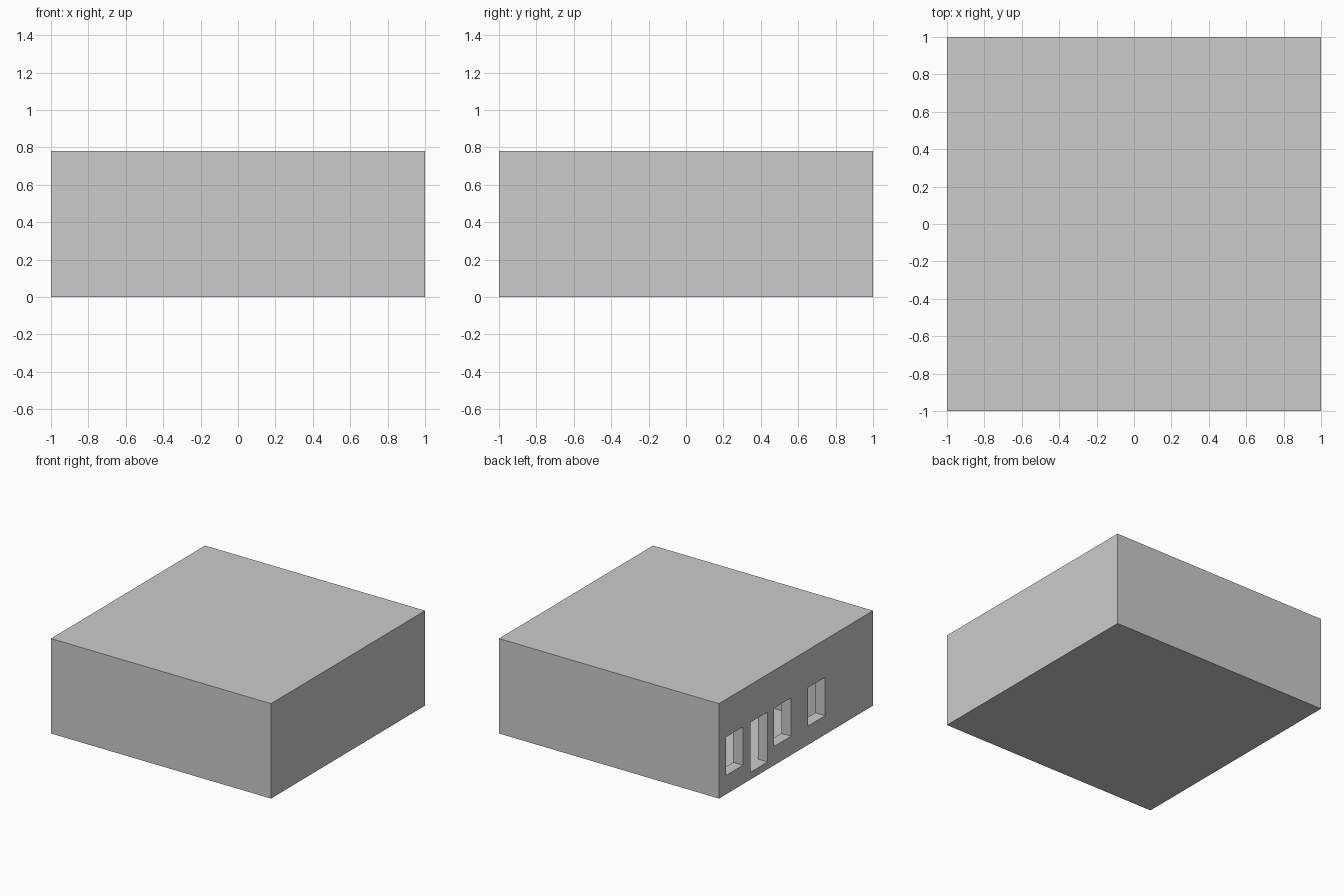
import bpy

if "Cube" in bpy.data.objects:
    bpy.data.objects.remove(bpy.data.objects["Cube"])

HEIGHT = 0.78
WALL = 0.09
FLOOR = 0.06


def box(name, lo, hi):
    """Axis-aligned box between two corners."""
    bpy.ops.mesh.primitive_cube_add(size=1, location=[(a + b) / 2 for a, b in zip(lo, hi)])
    ob = bpy.context.object
    ob.name = name
    ob.scale = [b - a for a, b in zip(lo, hi)]
    bpy.ops.object.transform_apply(location=True, rotation=False, scale=True)
    return ob


def carve(target, name, lo, hi):
    """Cut a box out of the target and discard the cutter."""
    cutter = box(name, lo, hi)
    cutter.hide_render = True
    mod = target.modifiers.new(name, 'BOOLEAN')
    mod.operation = 'DIFFERENCE'
    mod.solver = 'EXACT'
    mod.object = cutter
    bpy.context.view_layer.objects.active = target
    bpy.ops.object.modifier_apply(modifier=mod.name)
    bpy.data.objects.remove(cutter, do_unlink=True)


# Solid block of the building
building = box("building_shell", (-1, -1, 0), (1, 1, HEIGHT))

# Room behind the left wall
carve(building, "room", (-1 + WALL, -0.43, FLOOR), (1 - WALL, 0.95, HEIGHT - 0.06))

# Three windows and one door through the left wall: y centre, sill height
for name, y, sill in (("window_back", 0.80, 0.155),
                      ("door", 0.48, FLOOR),
                      ("window_middle", 0.175, 0.155),
                      ("window_front", -0.265, 0.155)):
    carve(building, name, (-1.1, y - 0.112, sill), (-1 + WALL + 0.05, y + 0.112, 0.47))
